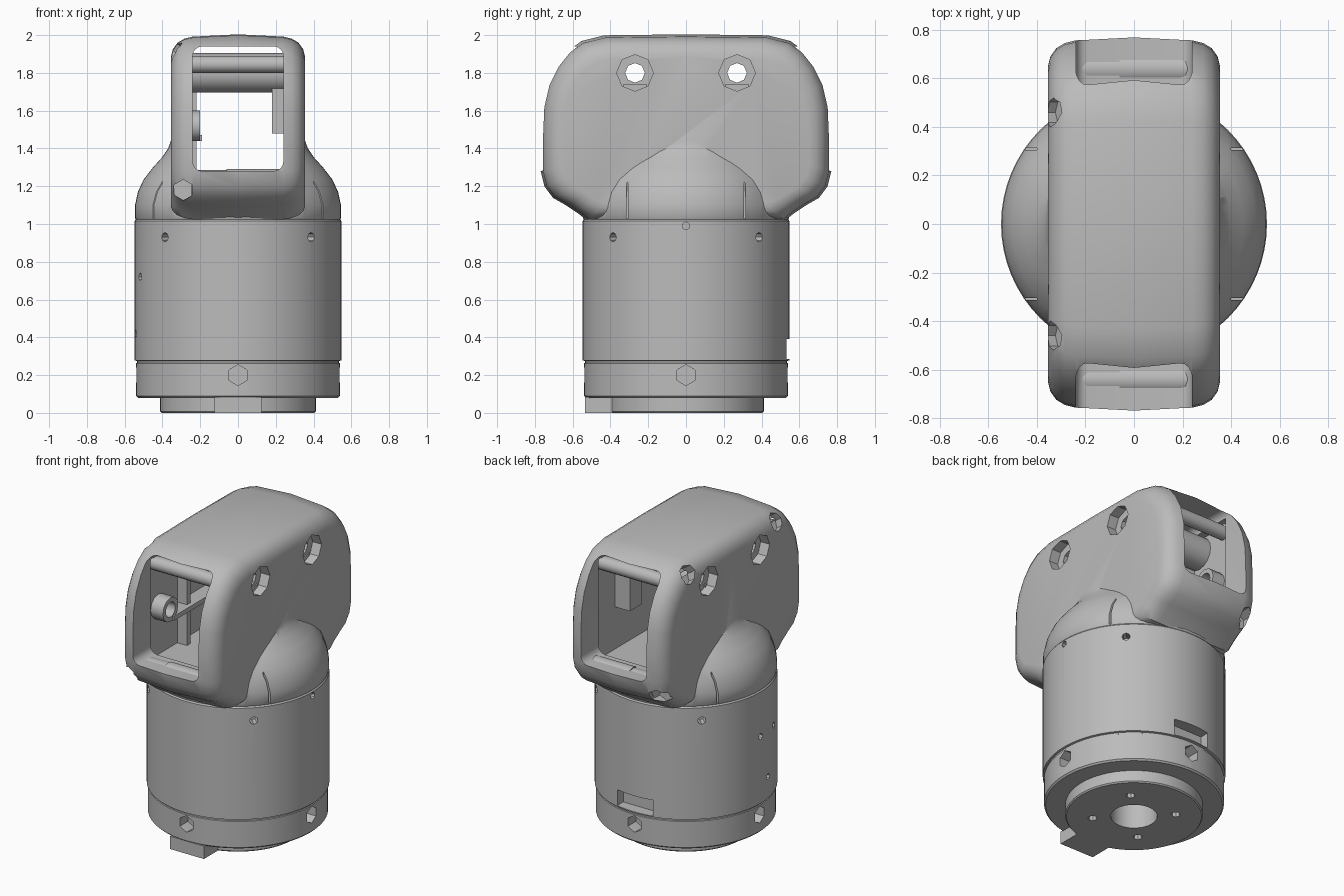
import bpy, bmesh, math
from mathutils import Vector, Matrix

if "Cube" in bpy.data.objects:
    bpy.data.objects.remove(bpy.data.objects["Cube"], do_unlink=True)

grey = bpy.data.materials.new("plain_grey")
grey.use_nodes = True
grey.diffuse_color = (0.5, 0.5, 0.5, 1)
grey.node_tree.nodes["Principled BSDF"].inputs["Base Color"].default_value = (0.5, 0.5, 0.5, 1)


def finish(name, bm):
    bmesh.ops.recalc_face_normals(bm, faces=bm.faces[:])
    mesh = bpy.data.meshes.new(name)
    bm.to_mesh(mesh)
    bm.free()
    ob = bpy.data.objects.new(name, mesh)
    bpy.context.collection.objects.link(ob)
    mesh.materials.append(grey)
    return ob


def loft(name, rings):
    """Closed solid through rings with equal point counts."""
    bm = bmesh.new()
    loops = [[bm.verts.new(p) for p in ring] for ring in rings]
    n = len(rings[0])
    for a, b in zip(loops, loops[1:]):
        for i in range(n):
            j = (i + 1) % n
            bm.faces.new((a[i], a[j], b[j], b[i]))
    bm.faces.new(loops[0])
    bm.faces.new(loops[-1])
    return finish(name, bm)


def lathe(name, profile, sides=64):
    turn = [math.tau * i / sides for i in range(sides)]
    return loft(name, [[(r * math.cos(t), r * math.sin(t), z) for t in turn] for r, z in profile])


def rod(name, start, end, radius, sides=16):
    start, end = Vector(start), Vector(end)
    axis = end - start
    matrix = Matrix.Translation((start + end) / 2) @ axis.to_track_quat('Z', 'Y').to_matrix().to_4x4()
    bm = bmesh.new()
    bmesh.ops.create_cone(bm, cap_ends=True, segments=sides, radius1=radius, radius2=radius,
                          depth=axis.length, matrix=matrix)
    return finish(name, bm)


def box(name, low, high):
    low, high = Vector(low), Vector(high)
    bm = bmesh.new()
    bmesh.ops.create_cube(bm, size=1, matrix=Matrix.Translation((low + high) / 2)
                          @ Matrix.Diagonal((high - low).to_4d()))
    return finish(name, bm)


def combine(target, others, operation='DIFFERENCE'):
    for other in others:
        mod = target.modifiers.new("boolean", 'BOOLEAN')
        mod.operation, mod.solver, mod.object = operation, 'EXACT', other
        bpy.context.view_layer.objects.active = target
        bpy.ops.object.modifier_apply(modifier=mod.name)
        bpy.data.objects.remove(other, do_unlink=True)


def radial_hole(angle, z, radius, depth, outer=0.6, sides=8):
    c, s = math.cos(math.radians(angle)), math.sin(math.radians(angle))
    inner = 0.545 - depth
    return rod("cutter", (c * inner, s * inner, z), (c * outer, s * outer, z), radius, sides)


# Cylindrical body with a seam groove
body = lathe("body_cylinder", [(0.535, 0.262), (0.535, 0.275), (0.548, 0.278), (0.548, 1.015), (0.54, 1.025)])
cuts = [radial_hole(a, 0.93, 0.025, 0.06) for a in (45, 135, 225, 315)]
cuts += [radial_hole(a, z, 0.02, 0.06) for a, z in ((0, 0.99), (180, 0.72), (199, 0.72), (189, 0.42))]
cuts.append(box("cutter", (-0.13, 0.47, 0.285), (0.13, 0.6, 0.39)))
combine(body, cuts)

# Lower ring with four screw holes and a central bore
ring = lathe("lower_ring", [(0.53, 0.08), (0.54, 0.09), (0.54, 0.262), (0.53, 0.268)])
combine(ring, [radial_hole(a, 0.2, 0.055, 0.09, sides=6) for a in (0, 90, 180, 270)]
        + [rod("cutter", (0, 0, 0), (0, 0, 0.22), 0.14, 24)])

# Base flange and its locating key
flange = lathe("base_flange", [(0.405, 0), (0.412, 0.008), (0.412, 0.085)])
bolt_holes = []
for k in range(4):
    a = math.radians(45 + 90 * k)
    x, y = 0.25 * math.cos(a), 0.25 * math.sin(a)
    bolt_holes.append(rod("cutter", (x, y, -0.1), (x, y, 0.06), 0.028, 8))
combine(flange, bolt_holes + [rod("cutter", (0, 0, -0.1), (0, 0, 0.2), 0.14, 24)])
key = box("locating_key", (-0.125, -0.535, 0), (0.125, -0.38, 0.085))

# Head: rounded side outline, lofted across its width
half = [(0, 2.0), (0.43, 1.995), (0.55, 1.965), (0.62, 1.915), (0.68, 1.84), (0.73, 1.74), (0.758, 1.62),
        (0.765, 1.45), (0.765, 1.28), (0.745, 1.2), (0.7, 1.14), (0.63, 1.1), (0.57, 1.06), (0.52, 1.02)]
outline = half + [(-y, z) for y, z in reversed(half) if y > 0]


def head_ring(x, inset):
    sy, sz = 1 - inset / 0.765, 1 - inset / 0.5
    return [(x, y * sy, 1.5 + (z - 1.5) * (sz if z > 1.5 else sy)) for y, z in outline]


section = [(0.355, 0.115), (0.345, 0.075), (0.32, 0.04), (0.285, 0.019), (0.24, 0.008), (0, -0.004)]
rings = [head_ring(x, d) for x, d in section]
rings += [head_ring(-x, d) for x, d in reversed(section[:-1])]
head = loft("hollow_head", rings)

# Domed shoulders blending the head into the cylinder
shoulder = lathe("shoulder_dome", [(0.54, 1.022), (0.545, 1.03), (0.545, 1.1), (0.53, 1.17), (0.5, 1.235),
                                   (0.45, 1.3), (0.4, 1.355), (0.37, 1.4), (0.352, 1.45), (0.34, 1.5)])
combine(head, [shoulder], 'UNION')

# Tunnel with rounded corners, and a wider chamber inside it
corner = []
for cx, cz, first in ((0.19, 1.89, 0), (-0.19, 1.89, 90), (-0.19, 1.33, 180), (0.19, 1.33, 270)):
    for step in range(5):
        a = math.radians(first + step * 22.5)
        corner.append((cx + 0.05 * math.cos(a), cz + 0.05 * math.sin(a)))
cuts = [loft("cutter", [[(x, y, z) for x, z in corner] for y in (-1, 1)]),
        box("cutter", (-0.29, -0.57, 1.2), (0.29, 0.57, 1.9))]

# Side bolt recesses, diagonal corner holes and end pockets
for s in (-1, 1):
    for side in (-1, 1):
        cuts.append(rod("cutter", (side * 0.25, s * 0.27, 1.8), (side * 0.5, s * 0.27, 1.8), 0.097, 8))
    cuts.append(rod("cutter", (-0.29, s * 0.46, 1.88), (-0.45, s * 0.46, 1.99), 0.06, 8))
    cuts.append(rod("cutter", (-0.29, s * 0.62, 1.18), (-0.29, s * 0.9, 1.18), 0.055, 6))
    # Seam slits at the shoulder edges
    cuts.append(box("cutter", (0.4, s * 0.31 - 0.004, 1.03), (0.6, s * 0.31 + 0.004, 1.32)))
    cuts.append(box("cutter", (-0.6, s * 0.31 - 0.004, 1.03), (-0.4, s * 0.31 + 0.004, 1.32)))
combine(head, cuts)

# Interior fittings, repeated at both ends
for s, end in ((-1, "front"), (1, "back")):
    tube = rod(end + "_cross_tube", (-0.285, s * 0.27, 1.8), (0.285, s * 0.27, 1.8), 0.105, 16)
    combine(tube, [rod("cutter", (-0.5, s * 0.27, 1.8), (0.5, s * 0.27, 1.8), 0.052, 8)])
    rod(end + "_sill_roller_long", (-0.06, s * 0.64, 1.222), (0.245, s * 0.64, 1.222), 0.07)
    rod(end + "_sill_roller_short", (-0.245, s * 0.64, 1.216), (-0.06, s * 0.64, 1.216), 0.07)
    rod(end + "_upper_bar", (-0.285, s * 0.5, 1.845), (0.285, s * 0.5, 1.845), 0.045)
    boss = rod(end + "_wall_boss", (-0.295, s * 0.42, 1.52), (-0.2, s * 0.42, 1.52), 0.08, 12)
    combine(boss, [rod("cutter", (-0.26, s * 0.42, 1.52), (0, s * 0.42, 1.52), 0.05, 12)])
    box(end + "_wall_rib", (-0.295, s * 0.2 - 0.02, 1.19), (-0.22, s * 0.2 + 0.02, 1.74))
    box(end + "_right_pad", (0.18, s * 0.27 - 0.06, 1.48), (0.295, s * 0.27 + 0.06, 1.74))
box("middle_wall_rib", (-0.295, -0.4, 1.44), (-0.19, 0.4, 1.47))

# Smooth rounded surfaces while keeping hard edges crisp
bpy.ops.object.select_all(action='DESELECT')
for ob in bpy.context.collection.objects:
    if ob.type == 'MESH':
        ob.select_set(True)
        bpy.context.view_layer.objects.active = ob
bpy.ops.object.shade_smooth_by_angle(angle=math.radians(32))
